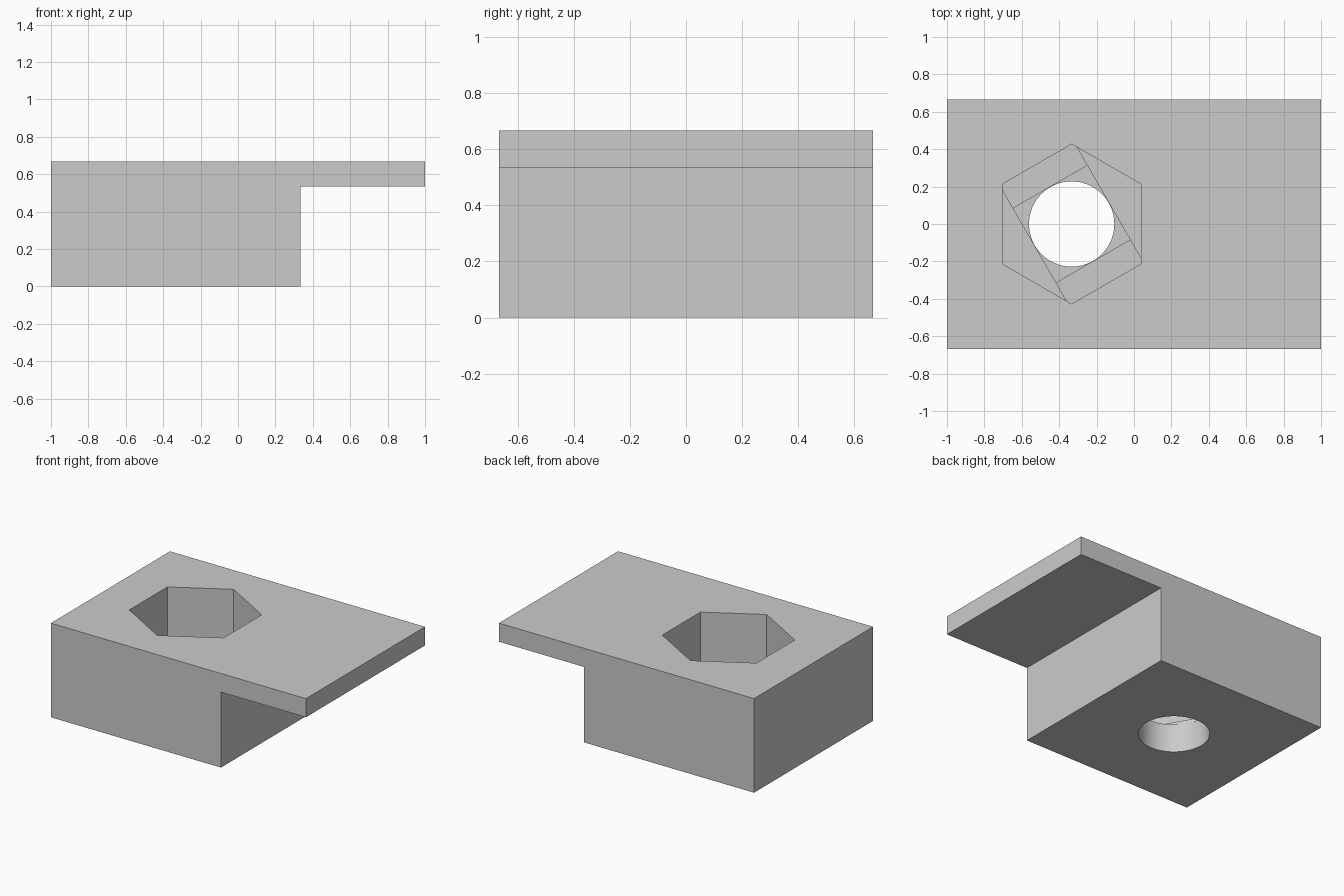
import bpy, bmesh, math
from mathutils import Vector, Matrix

if "Cube" in bpy.data.objects:
    bpy.data.objects.remove(bpy.data.objects["Cube"], do_unlink=True)

grey = bpy.data.materials.new("light grey")
grey.use_nodes = True
colour = (0.6, 0.6, 0.6, 1)
grey.diffuse_color = colour
grey.node_tree.nodes["Principled BSDF"].inputs["Base Color"].default_value = colour

CENTRE = Vector((-1 / 3, 0, 0))
HOLE_R, NUT_R = 0.229, 0.427


def add_object(name, bm):
    bmesh.ops.recalc_face_normals(bm, faces=bm.faces)
    mesh = bpy.data.meshes.new(name)
    bm.to_mesh(mesh)
    bm.free()
    mesh.materials.append(grey)
    obj = bpy.data.objects.new(name, mesh)
    bpy.context.collection.objects.link(obj)
    return obj


def extrude(points, direction):
    bm = bmesh.new()
    face = bm.faces.new([bm.verts.new(p) for p in points])
    result = bmesh.ops.extrude_face_region(bm, geom=[face], use_keep_orig=True)
    verts = [v for v in result["geom"] if isinstance(v, bmesh.types.BMVert)]
    bmesh.ops.translate(bm, verts=verts, vec=direction)
    return bm


def prism(sides, radius, start, bottom, top=1.0):
    points = []
    for i in range(sides):
        a = start + math.tau * i / sides
        points.append(CENTRE + Vector((radius * math.cos(a), radius * math.sin(a), bottom)))
    return extrude(points, Vector((0, 0, top - bottom)))


# Block with overhanging lip, from a side profile
profile = [(-1, 0), (1 / 3, 0), (1 / 3, 0.535), (1, 0.535), (1, 0.667), (-1, 0.667)]
block = add_object("block", extrude([(x, -0.667, z) for x, z in profile], Vector((0, 1.333, 0))))

# Nut recess, then a slot step, a square step and the round hole
hexagon = prism(6, NUT_R, math.pi / 2, 0.227)
slot = prism(6, NUT_R, math.pi / 2, 0.213)
for angle in (30, 210):
    normal = Matrix.Rotation(math.radians(angle), 3, "Z") @ Vector((1, 0, 0))
    cut = bmesh.ops.bisect_plane(slot, geom=slot.verts[:] + slot.edges[:] + slot.faces[:],
                                 plane_co=CENTRE + normal * HOLE_R, plane_no=normal, clear_outer=True)
    edges = [e for e in cut["geom_cut"] if isinstance(e, bmesh.types.BMEdge)]
    bmesh.ops.contextual_create(slot, geom=edges)
square = prism(4, HOLE_R * math.sqrt(2), math.radians(75), 0.2)
hole = prism(64, HOLE_R - 0.001, 0, -0.2)

for name, bm in (("nut_cutter", hexagon), ("slot_cutter", slot),
                 ("square_cutter", square), ("hole_cutter", hole)):
    cutter = add_object(name, bm)
    cutter.hide_render = True
    cutter.hide_set(True)
    mod = block.modifiers.new(name, "BOOLEAN")
    mod.operation = "DIFFERENCE"
    mod.solver = "EXACT"
    mod.object = cutter

# Bake the cuts and drop the cutters
depsgraph = bpy.context.evaluated_depsgraph_get()
block.data = bpy.data.meshes.new_from_object(block.evaluated_get(depsgraph))
cutters = [m.object for m in block.modifiers]
block.modifiers.clear()
for cutter in cutters:
    bpy.data.objects.remove(cutter, do_unlink=True)

bpy.context.view_layer.objects.active = block
block.select_set(True)
bpy.ops.object.shade_smooth_by_angle(angle=math.radians(30))
